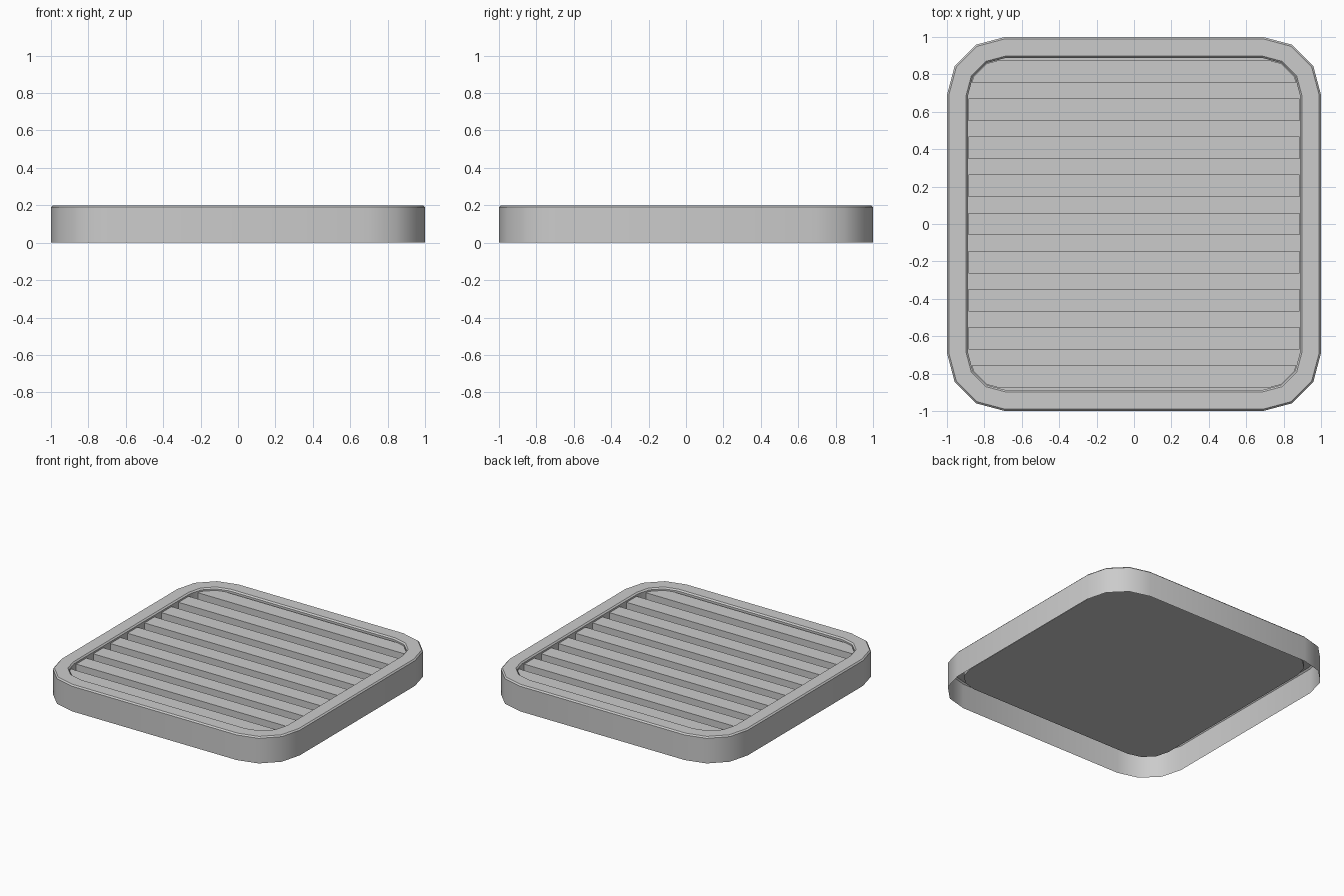
import bpy, bmesh, math

cube = bpy.data.objects.get("Cube")
if cube:
    bpy.data.objects.remove(cube, do_unlink=True)

CORNER = 0.69     # centre of each corner arc
FLOOR = 0.10
SLAT_TOP = 0.18

grey = bpy.data.materials.new("light grey")
grey.use_nodes = True
colour = (0.6, 0.6, 0.6, 1)
grey.diffuse_color = colour
grey.node_tree.nodes["Principled BSDF"].inputs["Base Color"].default_value = colour


def rounded_loop(bm, half, z):
    """Rounded square ring of vertices with three segments per corner."""
    verts = []
    for quarter in range(4):
        sx = (1, -1, -1, 1)[quarter]
        sy = (1, 1, -1, -1)[quarter]
        for step in range(4):
            a = math.radians(90 * quarter + 30 * step)
            r = half - CORNER
            verts.append(bm.verts.new((sx * CORNER + r * math.cos(a),
                                       sy * CORNER + r * math.sin(a), z)))
    return verts


def bridge(bm, low, high):
    n = len(low)
    for i in range(n):
        j = (i + 1) % n
        bm.faces.new((low[i], low[j], high[j], high[i]))


def finish(bm, name):
    mesh = bpy.data.meshes.new(name)
    bm.to_mesh(mesh)
    bm.free()
    obj = bpy.data.objects.new(name, mesh)
    mesh.materials.append(grey)
    bpy.context.collection.objects.link(obj)
    bpy.ops.object.select_all(action="DESELECT")
    obj.select_set(True)
    bpy.context.view_layer.objects.active = obj
    bpy.ops.object.shade_smooth_by_angle(angle=math.radians(35))


# Thin shell: outer wall, chamfered rim, inner wall and floor, open underneath
bm = bmesh.new()
section = [(1.0, 0), (1.0, 0.19), (0.99, 0.2), (0.897, 0.2),
           (0.887, 0.19), (0.887, FLOOR)]
loops = [rounded_loop(bm, half, z) for half, z in section]
for low, high in zip(loops, loops[1:]):
    bridge(bm, low, high)
bm.faces.new(loops[-1])
finish(bm, "tray_frame")

# Nine slats, each a slice of the rounded inner shape
for k in range(9):
    y = (k - 4) * 0.204
    bm = bmesh.new()
    low = rounded_loop(bm, 0.884, FLOOR)
    high = rounded_loop(bm, 0.884, SLAT_TOP)
    bridge(bm, low, high)
    bm.faces.new(high)
    bm.faces.new(low[::-1])
    for side in (-1, 1):
        cut = bmesh.ops.bisect_plane(
            bm, geom=bm.verts[:] + bm.edges[:] + bm.faces[:],
            plane_co=(0, y + side * 0.06, 0), plane_no=(0, side, 0),
            clear_outer=True)
        edges = [e for e in cut["geom_cut"] if isinstance(e, bmesh.types.BMEdge)]
        bmesh.ops.holes_fill(bm, edges=edges)
    bmesh.ops.recalc_face_normals(bm, faces=bm.faces)
    finish(bm, f"slat_{k + 1}")
